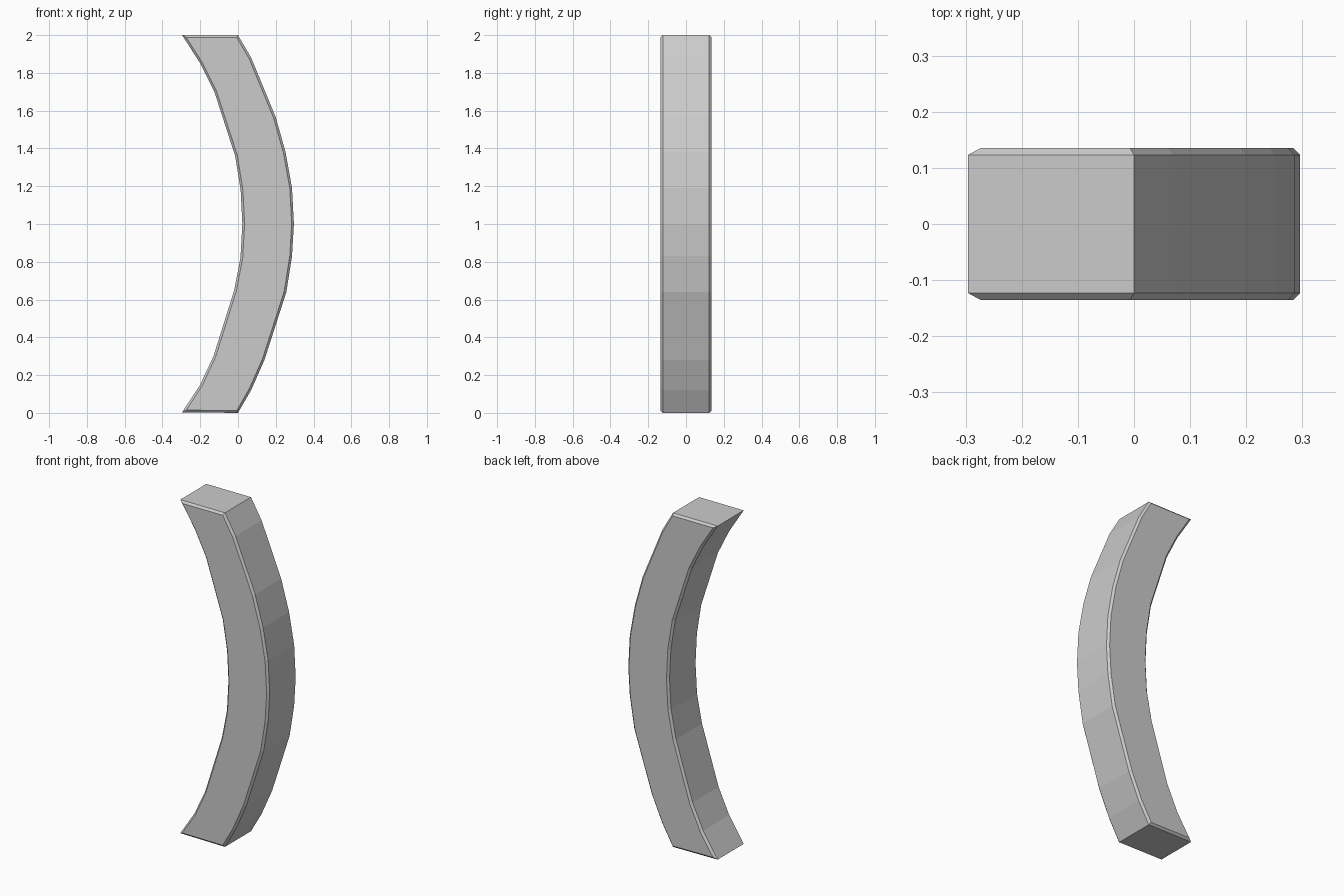
import bpy, bmesh

if "Cube" in bpy.data.objects:
    bpy.data.objects.remove(bpy.data.objects["Cube"])

# Crescent side profile (x, z): outer curve upward, then inner curve downward
outer = [(0, 0), (0.07, 0.122), (0.14, 0.28), (0.256, 0.64), (0.286, 0.83), (0.296, 1.0),
         (0.286, 1.19), (0.252, 1.38), (0.2, 1.565), (0.07, 1.88), (0, 2)]
inner = [(-0.296, 2), (-0.2, 1.85), (-0.125, 1.7), (-0.015, 1.36), (0.014, 1.18), (0.023, 1.0),
         (0.013, 0.82), (-0.02, 0.65), (-0.13, 0.3), (-0.2, 0.15), (-0.296, 0.003)]
HALF_DEPTH = 0.135
BEVEL = 0.012

# Extrude the profile through the depth
bm = bmesh.new()
front = bm.faces.new([bm.verts.new((x, -HALF_DEPTH, z)) for x, z in outer + inner])
ext = bmesh.ops.extrude_face_region(bm, geom=[front], use_keep_orig=True)
back_verts = [g for g in ext["geom"] if isinstance(g, bmesh.types.BMVert)]
bmesh.ops.translate(bm, verts=back_verts, vec=(0, 2 * HALF_DEPTH, 0))
bmesh.ops.recalc_face_normals(bm, faces=bm.faces)

# Chamfer only the rims of the front and back faces
rims = [e for e in bm.edges if abs(e.verts[0].co.y - e.verts[1].co.y) < 1e-5]
bmesh.ops.bevel(bm, geom=rims, offset=BEVEL, offset_type='OFFSET',
                segments=1, profile=0.5, affect='EDGES')
bmesh.ops.recalc_face_normals(bm, faces=bm.faces)

mesh = bpy.data.meshes.new("curved_bar")
bm.to_mesh(mesh)
bm.free()
bar = bpy.data.objects.new("curved_bar", mesh)
bpy.context.collection.objects.link(bar)
